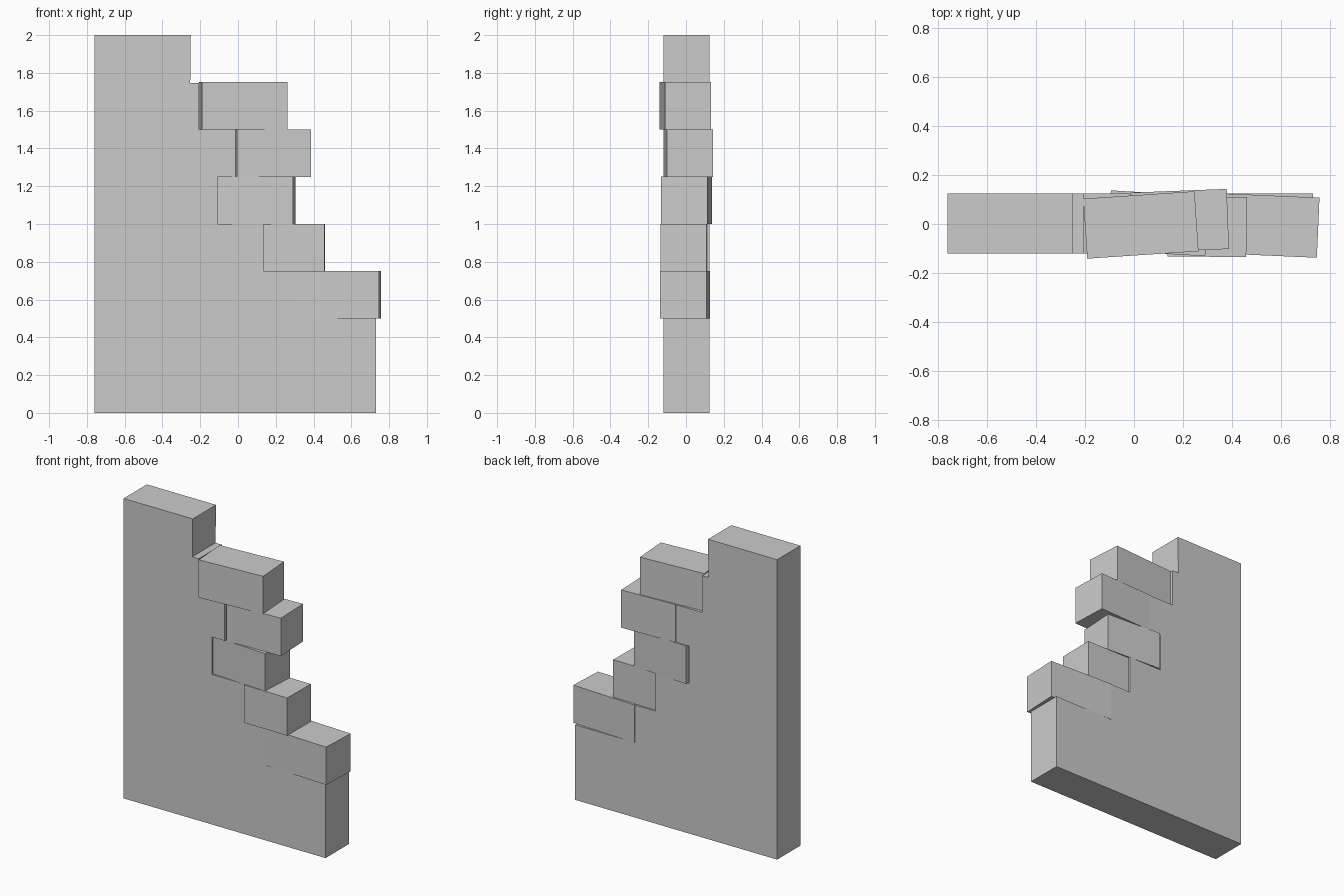
import bpy, bmesh
from math import radians
from mathutils import Matrix

if "Cube" in bpy.data.objects:
    bpy.data.objects.remove(bpy.data.objects["Cube"])

ROW = 0.25      # height of one course
THICK = 0.245   # wall and brick thickness


def make_object(name, bm):
    bmesh.ops.recalc_face_normals(bm, faces=bm.faces)
    mesh = bpy.data.meshes.new(name)
    bm.to_mesh(mesh)
    bm.free()
    obj = bpy.data.objects.new(name, mesh)
    bpy.context.collection.objects.link(obj)
    return obj


# Ruined wall: stepped outline extruded through its thickness
outline = [(-0.76, 0), (0.73, 0), (0.73, 0.5), (0.29, 0.5), (0.29, 0.75),
           (0.138, 0.75), (0.138, 1.0), (-0.108, 1.0), (-0.108, 1.25),
           (-0.014, 1.25), (-0.014, 1.5), (-0.207, 1.5), (-0.207, 1.746),
           (-0.253, 1.746), (-0.25, 2.0), (-0.76, 2.0)]
bm = bmesh.new()
face = bm.faces.new([bm.verts.new((x, -0.12, z)) for x, z in outline])
ext = bmesh.ops.extrude_face_region(bm, geom=[face])
moved = [g for g in ext["geom"] if isinstance(g, bmesh.types.BMVert)]
bmesh.ops.translate(bm, vec=(0, THICK, 0), verts=moved)
make_object("wall", bm)

# Loose end bricks: course index, centre x, centre y, length, twist in degrees
bricks = [(2, 0.519, -0.005, 0.465, -2.5),
          (3, 0.298, -0.011, 0.322, -0.6),
          (4, 0.098, 0.003, 0.400, -3.4),
          (5, 0.187, 0.013, 0.392, 2.2),
          (6, 0.028, -0.004, 0.455, 3.8)]
for course, x, y, length, twist in bricks:
    bm = bmesh.new()
    bmesh.ops.create_cube(bm, size=1, matrix=(
        Matrix.Translation((x, y, (course + 0.5) * ROW))
        @ Matrix.Rotation(radians(twist), 4, 'Z')
        @ Matrix.Diagonal((length, THICK, ROW + 0.002, 1))))
    make_object(f"loose_brick_{course - 1}", bm)
